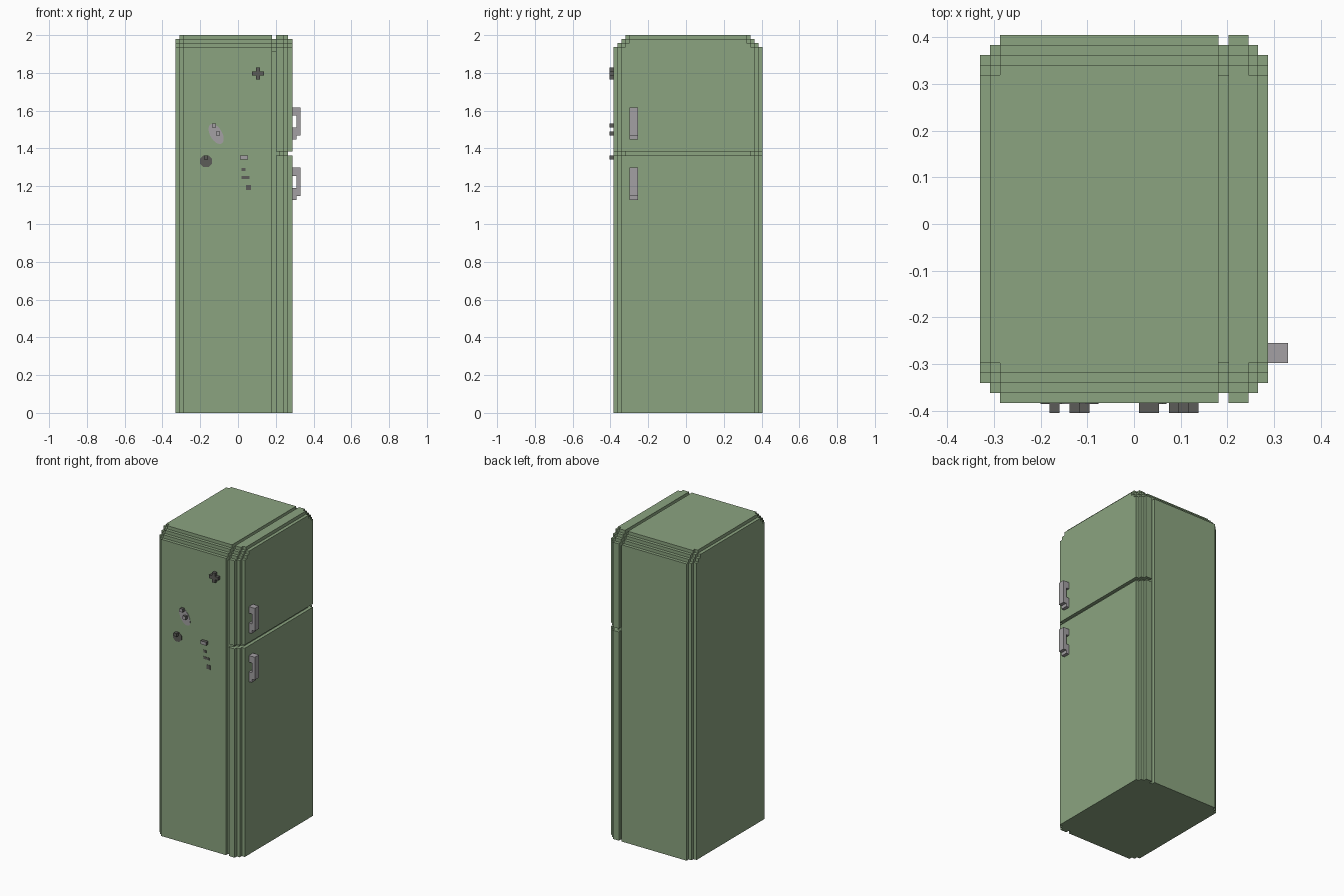
import bpy, bmesh, math
from mathutils import Vector

if "Cube" in bpy.data.objects:
    bpy.data.objects.remove(bpy.data.objects["Cube"])

V = 2 / 94          # size of one block; all measures below are in blocks
FRONT = -18         # plane of the front panel


def lin(c):
    c /= 255
    return c / 12.92 if c <= 0.04045 else ((c + 0.055) / 1.055) ** 2.4


def material(name, rgb):
    m = bpy.data.materials.new(name)
    col = (*[lin(c) for c in rgb], 1)
    m.diffuse_color = col
    m.use_nodes = True
    b = next(n for n in m.node_tree.nodes if n.type == 'BSDF_PRINCIPLED')
    b.inputs["Base Color"].default_value = col
    b.inputs["Roughness"].default_value = 0.6
    return m


GREEN = material("sage green", (139, 164, 128))
GREY = material("light grey", (163, 160, 163))
DARK = material("dark grey", (92, 92, 88))


def finish(name, bm, mats):
    bmesh.ops.recalc_face_normals(bm, faces=bm.faces)
    for v in bm.verts:
        v.co *= V
    me = bpy.data.meshes.new(name)
    bm.to_mesh(me)
    bm.free()
    for m in mats:
        me.materials.append(m)
    ob = bpy.data.objects.new(name, me)
    bpy.context.collection.objects.link(ob)
    return ob


def extrude(bm, points, offset):
    face = bm.faces.new([bm.verts.new(p) for p in points])
    res = bmesh.ops.extrude_face_region(bm, geom=[face], use_keep_orig=True)
    verts = [g for g in res["geom"] if isinstance(g, bmesh.types.BMVert)]
    bmesh.ops.translate(bm, vec=Vector(offset), verts=verts)


def slab(bm, x0, x1, z0, z1, inset, drop=0):
    """Side profile with stair-stepped upper corners, extruded along x."""
    levels = [(91 - drop + k, inset + k) for k in range(4)]
    half = [(z0, inset)]
    for top, i in levels:
        half += [(min(top, z1), i)]
        if top >= z1:
            break
        half += [(top, i + 1)]
    outline = [(-18 + i, z) for z, i in half]
    outline += [(19 - i, z) for z, i in reversed(half)]
    extrude(bm, [(x0, y, z) for y, z in outline], (x1 - x0, 0, 0))


def box(bm, x0, x1, y0, y1, z0, z1):
    extrude(bm, [(x0, y0, z0), (x1, y0, z0), (x1, y0, z1), (x0, y0, z1)],
            (0, y1 - y0, 0))


# Cabinet with stepped rounding towards its outer side
bm = bmesh.new()
slab(bm, -15.5, -14.5, 0, 93, 2)
slab(bm, -14.5, -13.5, 0, 94, 1)
slab(bm, -13.5, 8.5, 0, 94, 0)
finish("cabinet", bm, [GREEN])

# Recessed seal between cabinet and doors
bm = bmesh.new()
slab(bm, 8.5, 9.5, 0, 93, 1, 1)
finish("door_seal", bm, [GREEN])

# Recessed strip between the two doors
bm = bmesh.new()
for x0, x1, inset in [(9.5, 10.5, 1), (10.5, 11.5, 2), (11.5, 12.5, 3)]:
    slab(bm, x0, x1, 64, 65, inset)
finish("door_divider", bm, [GREEN])

# Doors and their handles
for name, z0, z1, hz in [("lower", 0, 64, 53), ("upper", 65, 94, 68)]:
    bm = bmesh.new()
    slab(bm, 9.5, 11.5, z0, z1, 0)
    slab(bm, 11.5, 12.5, z0, z1, 1)
    slab(bm, 12.5, 13.5, z0, min(z1, 93), 2)
    finish(name + "_door", bm, [GREEN])

    bm = bmesh.new()
    outline = [(13.5, 0), (14.5, 0), (14.5, 1), (15.5, 1), (15.5, 8),
               (13.5, 8), (13.5, 6), (14.5, 6), (14.5, 3), (13.5, 3)]
    extrude(bm, [(x, -14, hz + z) for x, z in outline], (0, 2, 0))
    finish(name + "_handle", bm, [GREY])

# Cross-shaped magnet
bm = bmesh.new()
outline = [(4.5, 83), (5.5, 83), (5.5, 84), (6.5, 84), (6.5, 85), (5.5, 85),
           (5.5, 86), (4.5, 86), (4.5, 85), (3.5, 85), (3.5, 84), (4.5, 84)]
extrude(bm, [(x, FRONT - 1, z) for x, z in outline], (0, 1, 0))
finish("cross_magnet", bm, [DARK])

# Small block magnets; the pale ones are light on the front face only
for name, x0, x1, z0, pale in [("photo_magnet_top", -6.5, -5.5, 71, True),
                               ("photo_magnet_low", -5.5, -4.5, 69, True),
                               ("disc_magnet", -8.5, -7.5, 63, False),
                               ("note_magnet", 0.5, 2.5, 63, True)]:
    bm = bmesh.new()
    box(bm, x0, x1, FRONT - 1, FRONT, z0, z0 + 1)
    ob = finish(name, bm, [DARK, GREY])
    for f in ob.data.polygons:
        f.material_index = int(pale and f.normal.y < -0.5)


# Thin oval and rectangular markings on the front panel
def oval(name, cx, cz, a, b, tilt, n, mat):
    bm = bmesh.new()
    c, s = math.cos(tilt), math.sin(tilt)
    pts = []
    for k in range(n):
        t = 2 * math.pi * (k + 0.5) / n
        u, w = a * math.cos(t), b * math.sin(t)
        pts.append((cx + u * c - w * s, FRONT - 0.1, cz + u * s + w * c))
    extrude(bm, pts, (0, 0.1, 0))
    finish(name, bm, [mat])


oval("oval_picture", -5.45, 69.4, 2.75, 1.5, math.radians(-60), 20, GREY)
oval("round_picture", -7.95, 62.6, 1.6, 1.6, 0, 8, DARK)

for k, (x, z, w, h) in enumerate([(1.4, 60.6, 1, 0.75), (1.9, 58.6, 2, 0.75),
                                  (2.6, 56.1, 1.3, 1.3)]):
    bm = bmesh.new()
    box(bm, x - w / 2, x + w / 2, FRONT - 0.1, FRONT, z - h / 2, z + h / 2)
    finish("note_mark_%d" % (k + 1), bm, [DARK])
